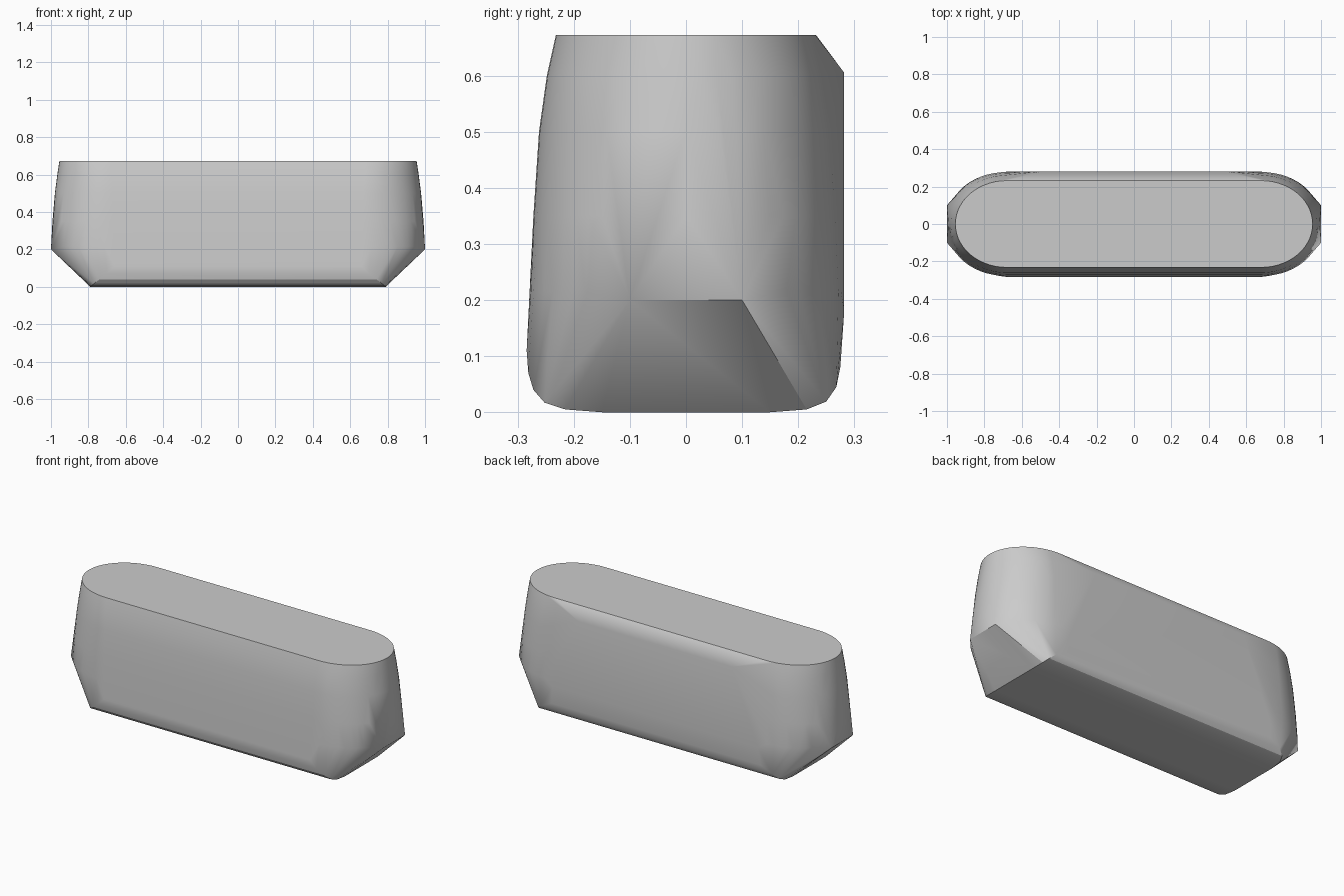
import bpy
import bmesh
import math

cube = bpy.data.objects.get("Cube")
if cube:
    bpy.data.objects.remove(cube, do_unlink=True)

grey = bpy.data.materials.new("plain grey")
grey.use_nodes = True
colour = (0.6, 0.6, 0.6, 1)
grey.diffuse_color = colour
grey.node_tree.nodes["Principled BSDF"].inputs["Base Color"].default_value = colour


def rounded_outline(half_x, half_y, straight, z, power=2.0, steps=28):
    """Long oval outline: straight sides with rounded ends."""
    points = []
    for side in (-1, 1):
        for i in range(steps + 1):
            a = math.pi * (i / steps - 0.5)
            c, s = abs(math.cos(a)), math.sin(a)
            x = straight + (half_x - straight) * c ** (2 / power)
            y = half_y * math.copysign(abs(s) ** (2 / power), s)
            points.append((side * x, y, z))
    return points


# Bulging side wall: half length, half depth, straight part, height, roundness
points = []
for ring in ((0.955, 0.232, 0.68, 0.672, 2.0),
             (0.966, 0.248, 0.68, 0.60, 2.0),
             (0.979, 0.262, 0.67, 0.50, 2.05),
             (0.992, 0.272, 0.67, 0.35, 2.1),
             (0.999, 0.278, 0.67, 0.215, 2.15)):
    points += rounded_outline(*ring)

# Rounded lower edges, from the belly to the flat underside
front_edge = [(0.66, -0.284, 0.11), (0.70, -0.281, 0.07), (0.74, -0.272, 0.04),
              (0.77, -0.252, 0.017), (0.785, -0.215, 0.005), (0.79, -0.15, 0)]
back_edge = [(0.67, 0.275, 0.08), (0.74, 0.268, 0.045), (0.77, 0.25, 0.019),
             (0.785, 0.215, 0.005), (0.79, 0.15, 0)]

# Flat back panel below the bevel, and the upper edge of the end ramps
back_panel = [(0.49, 0.282, 0.605), (0.66, 0.282, 0.18)]
ramp_edge = [(1.0, -0.1, 0.2), (1.0, 0.1, 0.2)]
for x, y, z in front_edge + back_edge + back_panel + ramp_edge:
    points += [(x, y, z), (-x, y, z)]

# Skin the outlines into one closed convex body
bm = bmesh.new()
for p in points:
    bm.verts.new(p)
bmesh.ops.remove_doubles(bm, verts=bm.verts, dist=0.0005)
hull = bmesh.ops.convex_hull(bm, input=bm.verts)
loose = [v for v in bm.verts if not v.link_faces]
bmesh.ops.delete(bm, geom=loose, context='VERTS')
bmesh.ops.dissolve_limit(bm, angle_limit=math.radians(0.3),
                         verts=bm.verts, edges=bm.edges)
bmesh.ops.recalc_face_normals(bm, faces=bm.faces)

mesh = bpy.data.meshes.new("rounded_body")
bm.to_mesh(mesh)
bm.free()
mesh.materials.append(grey)
body = bpy.data.objects.new("rounded_body", mesh)
bpy.context.collection.objects.link(body)

# Smooth shading with crisp rim, bevel and ramp edges
bpy.ops.object.select_all(action='DESELECT')
body.select_set(True)
bpy.context.view_layer.objects.active = body
bpy.ops.object.shade_smooth_by_angle(angle=math.radians(24))
weighted = body.modifiers.new("even_shading", 'WEIGHTED_NORMAL')
weighted.keep_sharp = True
